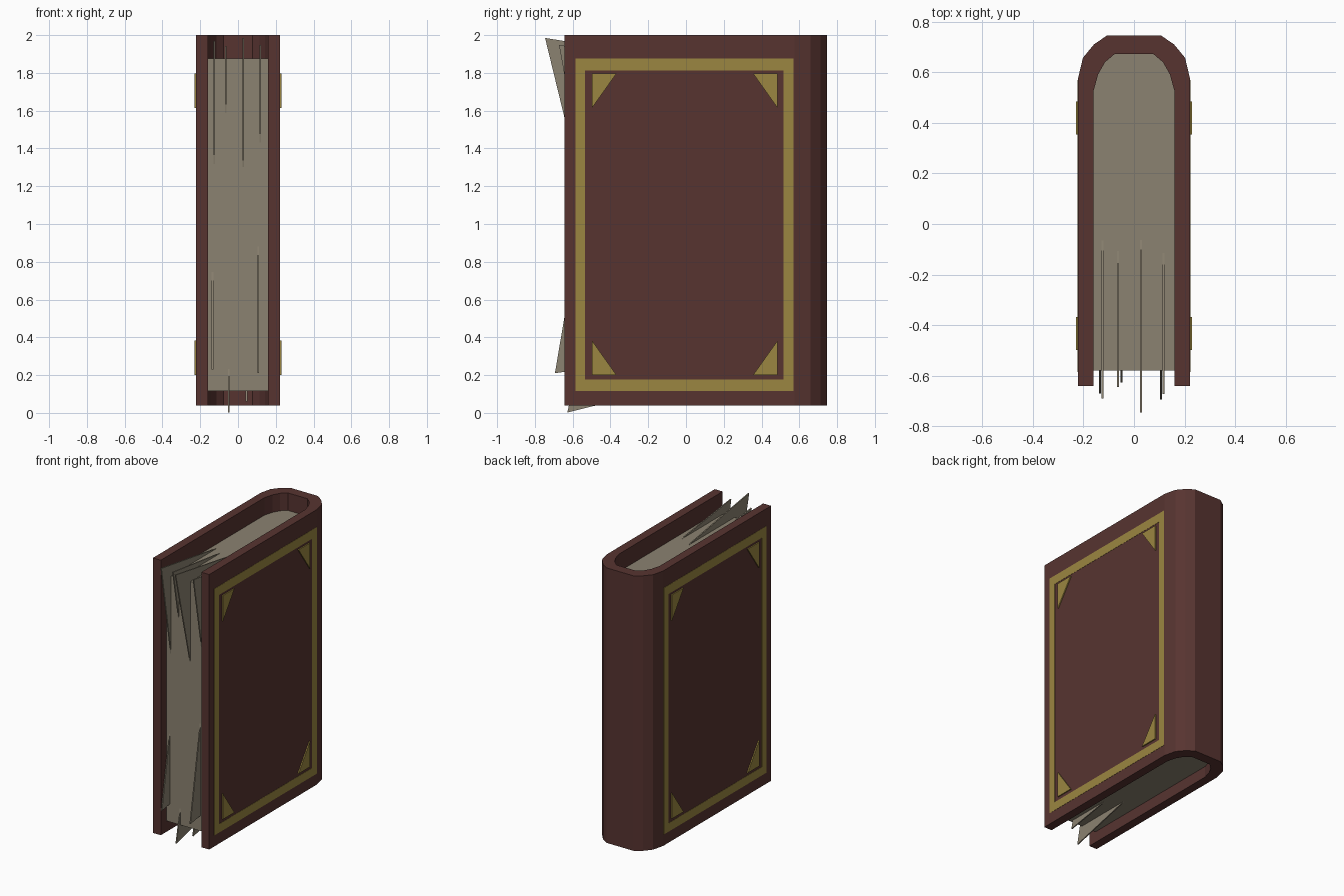
import bpy, bmesh
from mathutils import Vector

if "Cube" in bpy.data.objects:
    bpy.data.objects.remove(bpy.data.objects["Cube"])


def material(name, color):
    m = bpy.data.materials.new(name)
    m.diffuse_color = (*color, 1)
    m.use_nodes = True
    m.node_tree.nodes["Principled BSDF"].inputs["Base Color"].default_value = m.diffuse_color
    return m


LEATHER = material("leather", (0.095, 0.034, 0.030))
GOLD = material("gold", (0.33, 0.24, 0.052))
PAPER = material("paper", (0.26, 0.225, 0.165))


def slab(name, polys, place, push, mat):
    """Extrude flat polygons; place maps 2D points to 3D, push is the extrusion vector."""
    bm = bmesh.new()
    for poly in polys:
        bm.faces.new([bm.verts.new(place(p)) for p in poly])
    bmesh.ops.remove_doubles(bm, verts=bm.verts, dist=1e-5)
    ext = bmesh.ops.extrude_face_region(bm, geom=bm.faces[:], use_keep_orig=True)
    moved = [g for g in ext["geom"] if isinstance(g, bmesh.types.BMVert)]
    bmesh.ops.translate(bm, verts=moved, vec=Vector(push))
    bmesh.ops.recalc_face_normals(bm, faces=bm.faces)
    me = bpy.data.meshes.new(name)
    bm.to_mesh(me)
    bm.free()
    me.materials.append(mat)
    ob = bpy.data.objects.new(name, me)
    bpy.context.collection.objects.link(ob)
    return ob


def mirrored(half):
    return half + [(-x, y) for x, y in reversed(half)]


# cover: U-shaped profile with a faceted spine
outer = mirrored([(0.222, -0.642), (0.222, 0.574), (0.202, 0.658), (0.158, 0.711), (0.107, 0.746)])
inner_half = [(0.16, 0.527), (0.142, 0.592), (0.115, 0.640), (0.076, 0.673)]
inner = mirrored([(0.16, -0.642)] + inner_half)
strip = [(outer[i], outer[i + 1], inner[i + 1], inner[i]) for i in range(len(outer) - 1)]
slab("cover", strip, lambda p: (p[0], p[1], 0.038), (0, 0, 1.962), LEATHER)

# page block filling the cover
block = mirrored([(0.16, -0.58)] + inner_half)
slab("page_block", [block], lambda p: (p[0], p[1], 0.117), (0, 0, 1.758), PAPER)


# gold frame and corner triangles on both boards
def rect(y0, y1, z0, z1):
    return [(y0, z0), (y1, z0), (y1, z1), (y0, z1)]


a, b = rect(-0.586, 0.57, 0.117, 1.877), rect(-0.535, 0.517, 0.178, 1.813)
frame = [(a[i], a[(i + 1) % 4], b[(i + 1) % 4], b[i]) for i in range(4)]
corners = [[(y, z), (y + sy * 0.13, z), (y, z + sz * 0.183)]
           for y, sy in ((-0.498, 1), (0.485, -1)) for z, sz in ((0.2, 1), (1.797, -1))]
for side, s in (("right", 1), ("left", -1)):
    def place(p, s=s):
        return (s * 0.215, p[0], p[1])
    slab(side + "_gold_frame", frame, place, (s * 0.0085, 0, 0), GOLD)
    slab(side + "_gold_corners", corners, place, (s * 0.015, 0, 0), GOLD)

# loose page corners: x, tip, and two points buried in the block
loose = [
    (-0.125, (-0.690, 1.970), (-0.02, 1.868), (-0.56, 1.20)),
    (-0.064, (-0.645, 1.942), (-0.05, 1.868), (-0.56, 1.48)),
    (0.027, (-0.746, 1.985), (-0.02, 1.868), (-0.56, 1.22)),
    (0.117, (-0.672, 1.947), (-0.06, 1.868), (-0.56, 1.32)),
    (-0.135, (-0.670, 0.230), (-0.56, 0.250), (-0.56, 0.86)),
    (0.107, (-0.694, 0.210), (-0.56, 0.230), (-0.56, 1.00)),
    (-0.050, (-0.628, 0.002), (-0.13, 0.125), (-0.56, 0.33)),
    (0.045, (-0.575, 0.060), (-0.20, 0.125), (-0.55, 0.16)),
]
for i, (x, *tri) in enumerate(loose):
    slab(f"loose_page_{i + 1}", [tri], lambda p, x=x: (x - 0.004, p[0], p[1]), (0.008, 0, 0), PAPER)
